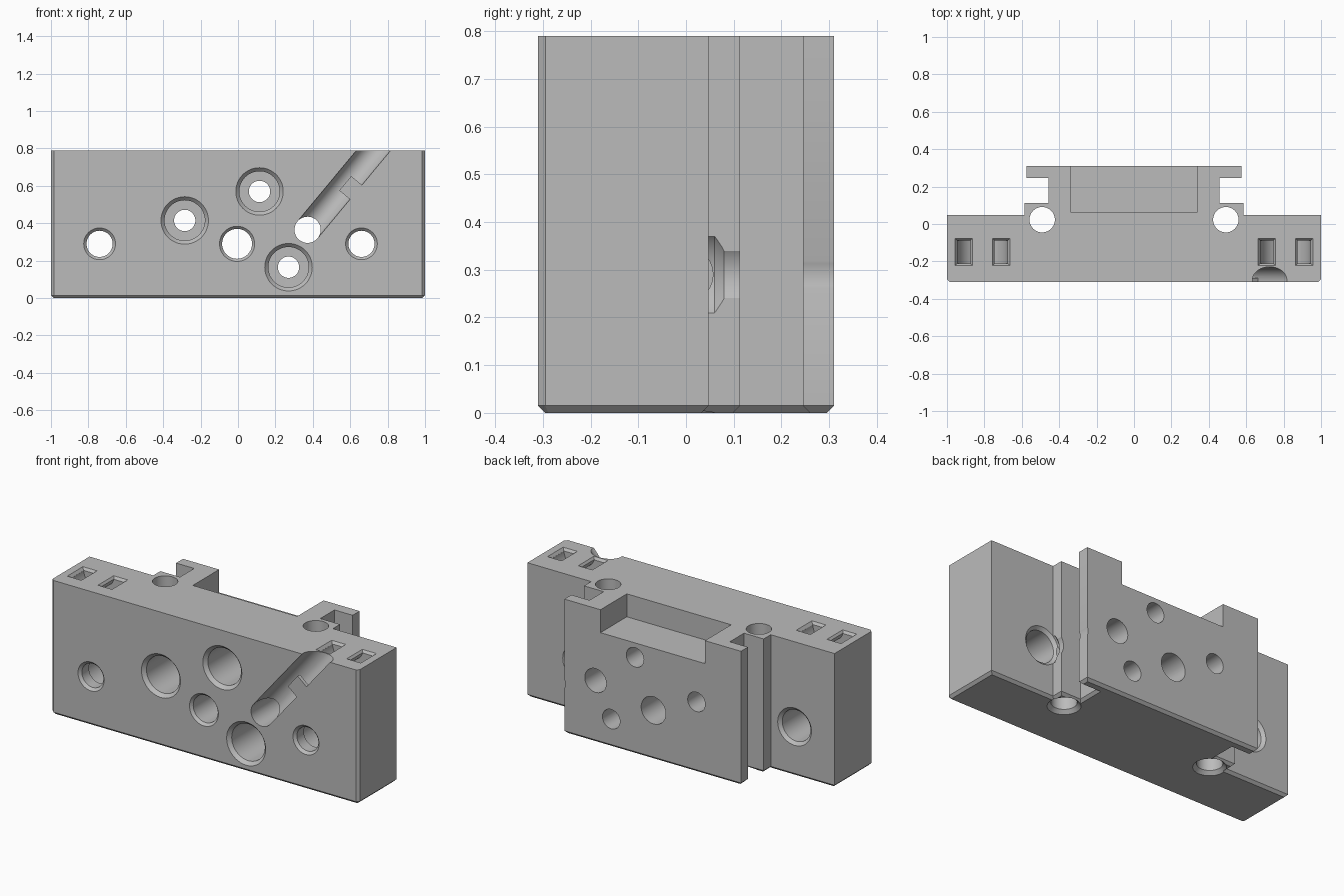
import bpy, bmesh, math
from mathutils import Vector

if "Cube" in bpy.data.objects:
    bpy.data.objects.remove(bpy.data.objects["Cube"])

H = 0.79        # block height
FRONT = -0.31
BACK = 0.31

grey = bpy.data.materials.new("plain grey")
grey.use_nodes = True
grey.diffuse_color = (0.5, 0.5, 0.5, 1)
grey.node_tree.nodes["Principled BSDF"].inputs["Base Color"].default_value = (0.5, 0.5, 0.5, 1)


def loft(name, rings, bevel_bottom=0):
    """Closed solid through a list of equal-length rings of points."""
    bm = bmesh.new()
    loops = [[bm.verts.new(p) for p in ring] for ring in rings]
    n = len(loops[0])
    for a, b in zip(loops, loops[1:]):
        for i in range(n):
            j = (i + 1) % n
            bm.faces.new((a[i], a[j], b[j], b[i]))
    bm.faces.new(loops[0])
    bm.faces.new(loops[-1])
    bmesh.ops.recalc_face_normals(bm, faces=bm.faces)
    if bevel_bottom:
        low = [e for e in bm.edges if all(v.co.z < 0.001 for v in e.verts)]
        bmesh.ops.bevel(bm, geom=low, offset=bevel_bottom, segments=1, affect='EDGES')
    mesh = bpy.data.meshes.new(name)
    bm.to_mesh(mesh)
    bm.free()
    mesh.materials.append(grey)
    ob = bpy.data.objects.new(name, mesh)
    bpy.context.collection.objects.link(ob)
    return ob


def bore(origin, axis, steps, sides=48):
    """Turned cutter: steps are (distance along axis, radius)."""
    axis = Vector(axis).normalized()
    u = axis.orthogonal().normalized()
    v = axis.cross(u)
    rings = []
    for d, r in steps:
        c = Vector(origin) + axis * d
        turns = [2 * math.pi * i / sides for i in range(sides)]
        rings.append([c + u * (r * math.cos(t)) + v * (r * math.sin(t)) for t in turns])
    return loft("cutter", rings)


def rect(x, y, z, w, d):
    return [(x + sx * w, y + sy * d, z) for sx, sy in ((-1, -1), (1, -1), (1, 1), (-1, 1))]


def box(x, y, w, d, z0, z1):
    return loft("cutter", [rect(x, y, z0, w, d), rect(x, y, z1, w, d)])


def cut(body, cutter):
    cutter.hide_render = True
    mod = body.modifiers.new("cut", 'BOOLEAN')
    mod.operation = 'DIFFERENCE'
    mod.solver = 'EXACT'
    mod.object = cutter
    bpy.context.view_layer.objects.active = body
    bpy.ops.object.modifier_apply(modifier=mod.name)
    bpy.data.objects.remove(cutter)


# Block with rear T-shaped rail, chamfered round the bottom
half = [(0.985, FRONT), (1, FRONT + 0.015), (1, 0.047), (0.585, 0.047), (0.585, 0.113),
        (0.457, 0.113), (0.457, 0.245), (0.575, 0.245), (0.575, BACK)]
outline = half + [(-x, y) for x, y in reversed(half)]
body = loft("carriage_block", [[(x, y, z) for x, y in outline] for z in (0, H)], 0.015)

# Pocket in the top of the rail
cut(body, box(0, 0.265, 0.34, 0.2, H - 0.135, H + 0.1))

# Vertical rod holes, flared at the bottom
for s in (-1, 1):
    cut(body, bore((s * 0.491, 0.023, 0), (0, 0, 1),
                   [(-0.02, 0.088), (0, 0.088), (0.02, 0.068), (H + 0.1, 0.068)]))

# Counterbored screw holes
for x, z in ((-0.285, 0.415), (0.115, 0.57), (0.27, 0.165)):
    cut(body, bore((x, FRONT, z), (0, 1, 0),
                   [(-0.05, 0.127), (0, 0.127), (0.02, 0.108), (0.3, 0.108),
                    (0.301, 0.057), (0.7, 0.057)]))

# Central through hole
cut(body, bore((-0.005, FRONT, 0.29), (0, 1, 0),
               [(-0.05, 0.094), (0, 0.094), (0.015, 0.08), (0.7, 0.08)]))

# Outer holes, wider from the back
for x in (-0.74, 0.66):
    cut(body, bore((x, FRONT, 0.29), (0, 1, 0),
                   [(-0.05, 0.085), (0, 0.085), (0.015, 0.07), (0.08, 0.07),
                    (0.081, 0.092), (0.34, 0.092), (0.357, 0.11), (0.37, 0.11),
                    (0.39, 0.09), (0.7, 0.09)]))

# Cable hole and slanted cable groove
start = Vector((0.372, -0.30, 0.365))
along = Vector((0.64, 0, 0.77)).normalized()
side = Vector((along.z, 0, -along.x))
cut(body, bore((start.x, FRONT, start.z), (0, 1, 0), [(-0.05, 0.07), (0.7, 0.07)]))
cut(body, bore(start, along, [(0, 0.071), (0.9, 0.071)]))

# Curved tie loops through the top, with flared mouths
for s in (-1, 1):
    cx, cy, d = s * 0.81, -0.15, 0.062
    rings = []
    for i in range(-1, 18):
        t = math.pi * min(max(i, 0), 16) / 16
        lift = 0.05 if i in (-1, 17) else 0
        rings.append([(cx + r * math.cos(t), cy + y, H + lift - r * math.sin(t))
                      for r, y in ((0.065, -d), (0.135, -d), (0.135, d), (0.065, d))])
    cut(body, loft("cutter", rings))
    for off in (-0.1, 0.1):
        cut(body, loft("cutter", [rect(cx + off, cy, H - 0.016, 0.034, 0.061),
                                  rect(cx + off, cy, H + 0.004, 0.049, 0.076)]))

# Tab holding the cable in its groove
tab_rings = []
for a in (0.27, 0.37):
    tab_rings.append([start + along * a + side * n + Vector((0, y, 0))
                      for n, y in ((-0.004, -0.0095), (0.073, -0.0095),
                                   (0.073, 0.012), (-0.004, 0.012))])
loft("cable_tab", tab_rings)

# Smooth bores, crisp edges
bpy.ops.object.select_all(action='DESELECT')
body.select_set(True)
bpy.context.view_layer.objects.active = body
bpy.ops.object.shade_smooth_by_angle(angle=math.radians(25))
